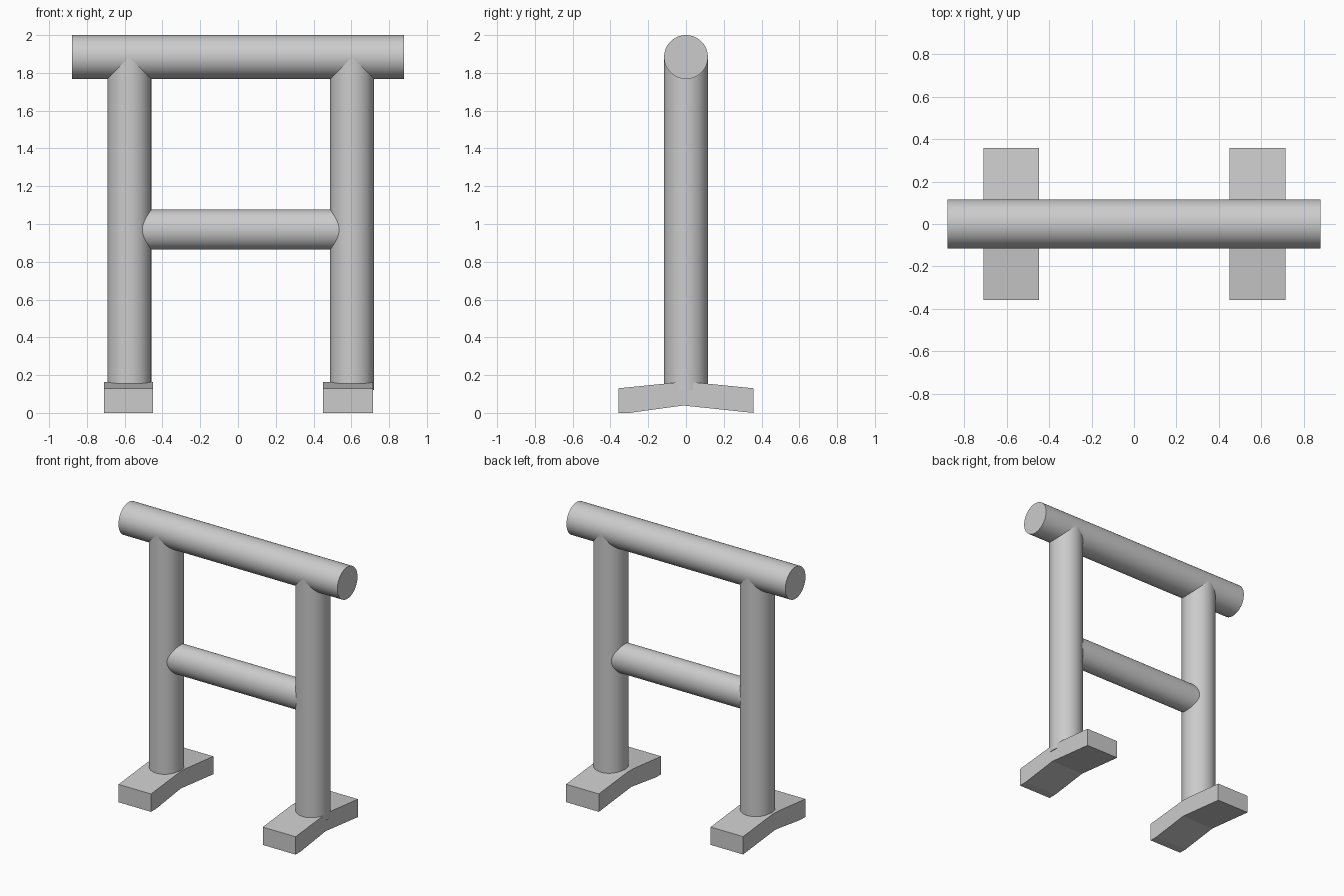
import bpy, bmesh, math
from mathutils import Matrix

if "Cube" in bpy.data.objects:
    bpy.data.objects.remove(bpy.data.objects["Cube"])


def add_object(name, bm):
    bmesh.ops.recalc_face_normals(bm, faces=bm.faces)
    mesh = bpy.data.meshes.new(name)
    bm.to_mesh(mesh)
    bm.free()
    obj = bpy.data.objects.new(name, mesh)
    bpy.context.collection.objects.link(obj)
    return obj


def cylinder(name, radius, length, center, along_x=False, squash_y=1.0):
    bm = bmesh.new()
    bmesh.ops.create_cone(bm, cap_ends=True, segments=64, radius1=radius,
                          radius2=radius, depth=length)
    if along_x:
        bm.transform(Matrix.Rotation(math.pi / 2, 4, 'Y'))
    bm.transform(Matrix.Translation(center) @ Matrix.Diagonal((1, squash_y, 1, 1)))
    obj = add_object(name, bm)
    bpy.ops.object.select_all(action='DESELECT')
    obj.select_set(True)
    bpy.context.view_layer.objects.active = obj
    bpy.ops.object.shade_smooth_by_angle(angle=math.radians(40))
    return obj


def foot(name, x0, x1):
    # Bent slab: shallow chevron side profile (y, z) extruded along x
    profile = [(-0.358, 0), (-0.3, 0), (-0.015, 0.039), (0.358, 0),
               (0.358, 0.13), (0.03, 0.163), (-0.03, 0.163), (-0.358, 0.13)]
    bm = bmesh.new()
    face = bm.faces.new([bm.verts.new((x0, y, z)) for y, z in profile])
    out = bmesh.ops.extrude_face_region(bm, geom=[face])
    verts = [v for v in out['geom'] if isinstance(v, bmesh.types.BMVert)]
    bmesh.ops.translate(bm, verts=verts, vec=(x1 - x0, 0, 0))
    return add_object(name, bm)


# Top rail
cylinder("top_rail", 0.116, 1.76, (0, 0, 1.884), along_x=True)

# Posts, running from inside the feet into the rail
post_bottom, post_top = 0.12, 1.884
for side, x in (("left", -0.575), ("right", 0.604)):
    cylinder(side + "_post", 0.116, post_top - post_bottom,
             (x, 0, (post_top + post_bottom) / 2))

# Crossbar between the posts
cylinder("crossbar", 0.106, 1.179, (0.0145, 0, 0.97), along_x=True, squash_y=0.88)

# Feet
foot("left_foot", -0.71, -0.449)
foot("right_foot", 0.45, 0.714)
